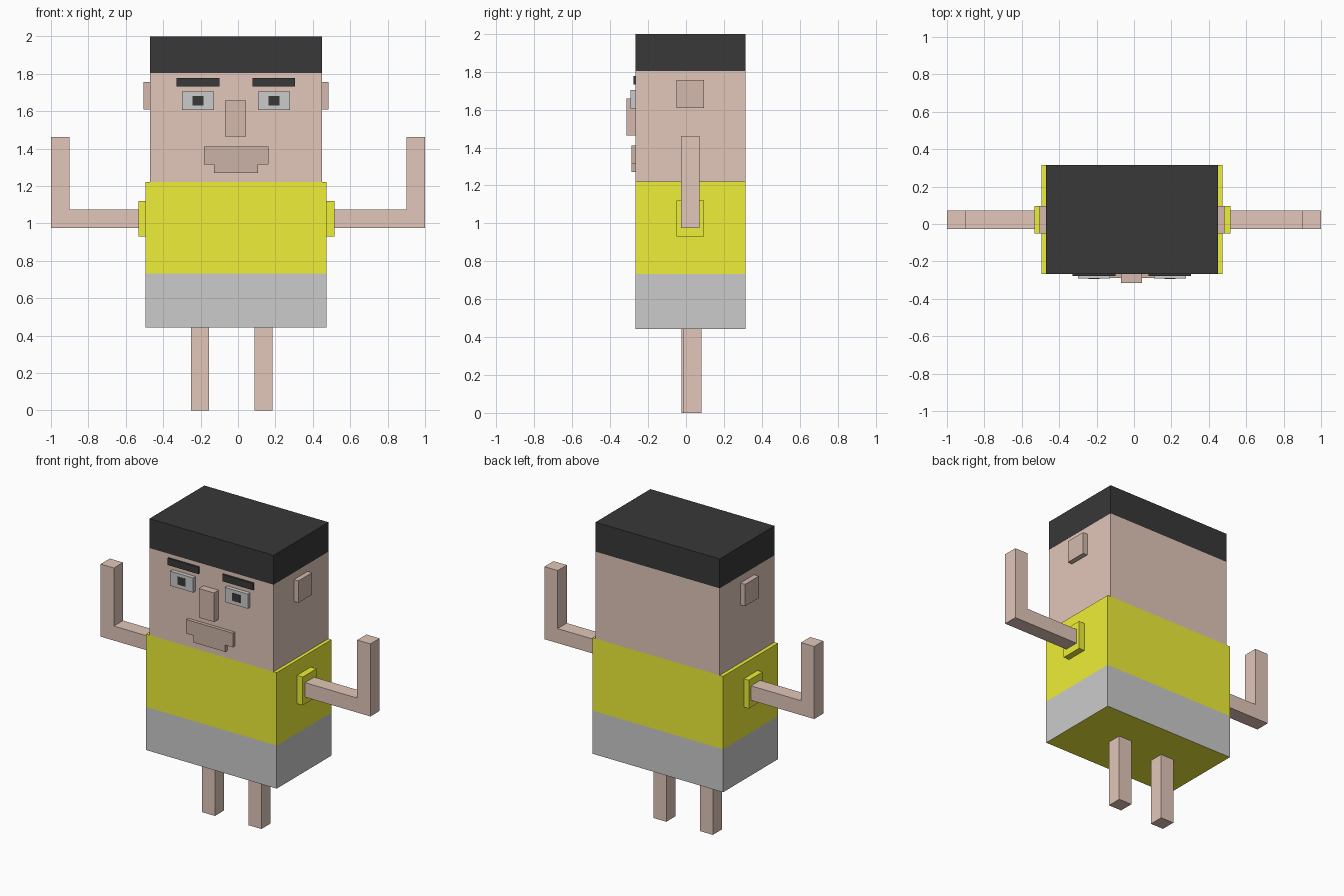
import bpy
import bmesh

if "Cube" in bpy.data.objects:
    bpy.data.objects.remove(bpy.data.objects["Cube"])


def material(name, rgb):
    m = bpy.data.materials.new(name)
    m.diffuse_color = (*rgb, 1)
    m.use_nodes = True
    m.node_tree.nodes["Principled BSDF"].inputs["Base Color"].default_value = m.diffuse_color
    return m


SKIN = material("skin", (0.76, 0.57, 0.49))
DARK_SKIN = material("dark_skin", (0.66, 0.49, 0.42))
LIPS = material("lips", (0.60, 0.45, 0.38))
YELLOW = material("yellow", (0.86, 0.86, 0.04))
BLACK = material("black", (0.04, 0.04, 0.04))
GREY = material("grey", (0.54, 0.54, 0.54))
WHITE = material("eye_white", (0.68, 0.69, 0.69))


def prism(name, profile, y0, y1, mat):
    """Extrude an x-z outline from y0 to y1."""
    bm = bmesh.new()
    face = bm.faces.new([bm.verts.new((x, y0, z)) for x, z in profile])
    ext = bmesh.ops.extrude_face_region(bm, geom=[face], use_keep_orig=True)
    verts = [v for v in ext["geom"] if isinstance(v, bmesh.types.BMVert)]
    bmesh.ops.translate(bm, verts=verts, vec=(0, y1 - y0, 0))
    bmesh.ops.recalc_face_normals(bm, faces=bm.faces)
    mesh = bpy.data.meshes.new(name)
    bm.to_mesh(mesh)
    bm.free()
    mesh.materials.append(mat)
    ob = bpy.data.objects.new(name, mesh)
    bpy.context.collection.objects.link(ob)
    return ob


def box(name, x0, x1, y0, y1, z0, z1, mat):
    return prism(name, [(x0, z0), (x1, z0), (x1, z1), (x0, z1)], y0, y1, mat)


FRONT, BACK = -0.266, 0.315

# Head and hair
box("head", -0.47, 0.45, FRONT, BACK, 1.22, 1.803, SKIN)
box("hair", -0.47, 0.45, FRONT, BACK, 1.803, 2.0, BLACK)

# Torso: one box, its lower side faces coloured as shorts, underside yellow
torso = box("torso", -0.495, 0.473, FRONT, BACK, 0.443, 1.22, YELLOW)
torso.data.materials.append(GREY)
bm = bmesh.new()
bm.from_mesh(torso.data)
bmesh.ops.bisect_plane(bm, geom=bm.verts[:] + bm.edges[:] + bm.faces[:],
                       plane_co=(0, 0, 0.732), plane_no=(0, 0, 1))
for f in bm.faces:
    if f.calc_center_median().z < 0.732 and abs(f.normal.z) < 0.5:
        f.material_index = 1
bm.to_mesh(torso.data)
bm.free()

# Ears, sleeves and raised arms; sides differ only in where they start
for side, s, head_x, body_x, ear_x, cuff_x in (
        ("left", -1, -0.47, -0.495, -0.505, -0.532),
        ("right", 1, 0.45, 0.473, 0.483, 0.515)):
    box(side + "_ear", head_x, ear_x, -0.05, 0.095, 1.608, 1.755, DARK_SKIN)
    box(side + "_sleeve", body_x, cuff_x, -0.05, 0.095, 0.93, 1.12, YELLOW)
    arm = [(cuff_x, 0.976), (s, 0.976), (s, 1.462), (s * 0.902, 1.462),
           (s * 0.902, 1.073), (cuff_x, 1.073)]
    prism(side + "_arm", arm, -0.026, 0.071, SKIN)

# Legs
box("left_leg", -0.25, -0.154, -0.024, 0.073, 0, 0.443, SKIN)
box("right_leg", 0.089, 0.185, -0.016, 0.081, 0, 0.443, SKIN)

# Eyes, pupils and brows
for side, s in (("left", -1), ("right", 1)):
    cx = -0.011 + s * 0.203
    box(side + "_eye", cx - 0.085, cx + 0.085, -0.292, FRONT, 1.606, 1.704, WHITE)
    box(side + "_pupil", cx - 0.03, cx + 0.03, -0.294, FRONT, 1.63, 1.682, BLACK)
    box(side + "_brow", cx - 0.114, cx + 0.114, -0.278, FRONT, 1.732, 1.778, BLACK)

# Nose and mouth
box("nose", -0.07, 0.043, -0.315, FRONT, 1.463, 1.658, DARK_SKIN)
mouth = [(-0.128, 1.27), (0.107, 1.27), (0.107, 1.315), (0.163, 1.315),
         (0.163, 1.41), (-0.182, 1.41), (-0.182, 1.315), (-0.128, 1.315)]
prism("mouth", mouth, -0.288, FRONT, LIPS)
